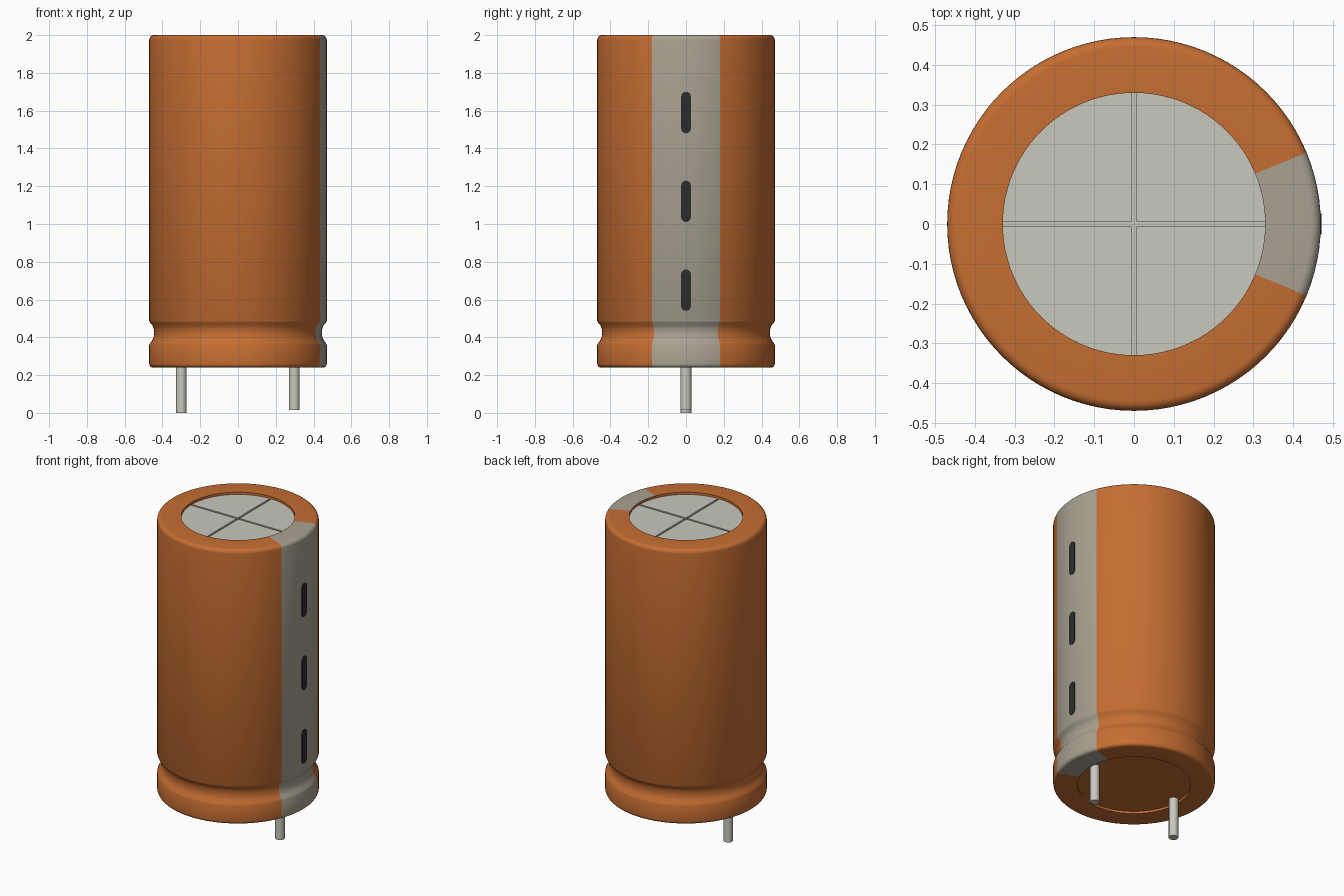
import bpy, bmesh
from math import pi, sin, cos, asin, atan2, radians
from mathutils import Matrix

if "Cube" in bpy.data.objects:
    bpy.data.objects.remove(bpy.data.objects["Cube"], do_unlink=True)


def material(name, rgb):
    m = bpy.data.materials.new(name)
    m.use_nodes = True
    m.diffuse_color = (*rgb, 1)
    m.node_tree.nodes["Principled BSDF"].inputs["Base Color"].default_value = (*rgb, 1)
    return m


orange = material("orange sleeve", (0.56, 0.155, 0.032))
stripe = material("grey stripe", (0.40, 0.365, 0.29))
metal = material("pale metal", (0.58, 0.58, 0.51))
dark = material("dark mark", (0.025, 0.025, 0.028))


def finish(name, bm, mats, angle=35):
    bmesh.ops.recalc_face_normals(bm, faces=bm.faces)
    me = bpy.data.meshes.new(name)
    bm.to_mesh(me)
    bm.free()
    for m in mats:
        me.materials.append(m)
    ob = bpy.data.objects.new(name, me)
    bpy.context.collection.objects.link(ob)
    bpy.ops.object.select_all(action="DESELECT")
    ob.select_set(True)
    bpy.context.view_layer.objects.active = ob
    bpy.ops.object.shade_smooth_by_angle(angle=radians(angle))
    return ob


def prism(bm, points, vec):
    """Extrude a closed outline along vec."""
    face = bm.faces.new([bm.verts.new(p) for p in points])
    new = bmesh.ops.extrude_face_region(bm, geom=[face], use_keep_orig=True)["geom"]
    bmesh.ops.translate(bm, vec=vec, verts=[v for v in new if isinstance(v, bmesh.types.BMVert)])


R, RIM, BASE, TOP = 0.47, 0.33, 0.24, 2.0
FLOOR = TOP - 0.03


def corner(z, r, start):
    """Rounded quarter corner of the body profile."""
    return [(R - r + r * cos(start + i * pi / 10), z + r * sin(start + i * pi / 10))
            for i in range(6)]


# Sleeved can: one profile spun around z, with crimp groove and recessed ends
groove = [(R, 0.36), (0.465, 0.37), (0.452, 0.388), (0.446, 0.405), (0.444, 0.425),
          (0.446, 0.445), (0.452, 0.462), (0.465, 0.477), (R, 0.487)]
profile = ([(0, BASE + 0.015), (RIM, BASE + 0.015), (RIM, BASE)]
           + corner(BASE + 0.02, 0.02, -pi / 2) + groove
           + corner(TOP - 0.025, 0.025, 0) + [(RIM, TOP), (RIM, FLOOR), (0, FLOOR)])
bm = bmesh.new()
verts = [bm.verts.new((r, 0, z)) for r, z in profile]
edges = [bm.edges.new(pair) for pair in zip(verts, verts[1:])]
bmesh.ops.spin(bm, geom=verts + edges, cent=(0, 0, 0), axis=(0, 0, 1),
               angle=2 * pi, steps=96, use_duplicate=False)
bmesh.ops.remove_doubles(bm, verts=bm.verts, dist=1e-5)
for f in bm.faces:
    c = f.calc_center_median()
    if c.xy.length > RIM + 0.005 and abs(atan2(c.y, c.x)) < pi / 8:
        f.material_index = 1
    elif c.xy.length < RIM - 0.005 and c.z > 1:
        f.material_index = 2
finish("sleeved_can", bm, [orange, stripe, metal])

# Metal top: four raised quarters leaving a scored cross between them
bm = bmesh.new()
gap = 0.0063
a0 = asin(gap / RIM)
for q in range(4):
    turn = Matrix.Rotation(q * pi / 2, 3, "Z")
    angles = [a0 + (pi / 2 - 2 * a0) * i / 24 for i in range(25)]
    outline = [(gap, gap, FLOOR)] + [(RIM * cos(a), RIM * sin(a), FLOOR) for a in angles]
    prism(bm, [turn @ Matrix.Translation(p).translation for p in outline], (0, 0, 0.015))
finish("vent_plate", bm, [metal])

# Polarity marks on the stripe
for i in range(3):
    bm = bmesh.new()
    z, w, h = 0.65 + 0.47 * i, 0.026, 0.11
    outline = []
    for end in (1, -1):
        for k in range(7):
            a = k * pi / 6 + (0 if end == 1 else pi)
            outline.append((R - 0.006, w * cos(a), z + end * (h - w) + w * sin(a)))
    prism(bm, outline, (0.0075, 0, 0))
    finish(f"polarity_mark_{i + 1}", bm, [dark])

# Wire leads, one slightly shorter
for name, x, low in (("left_lead", 0.298, 0.015), ("right_lead", -0.3, 0.0)):
    bm = bmesh.new()
    high = BASE + 0.04
    bmesh.ops.create_cone(bm, cap_ends=True, segments=24, radius1=0.028, radius2=0.028,
                          depth=high - low, matrix=Matrix.Translation((x, 0, (high + low) / 2)))
    finish(name, bm, [metal])
